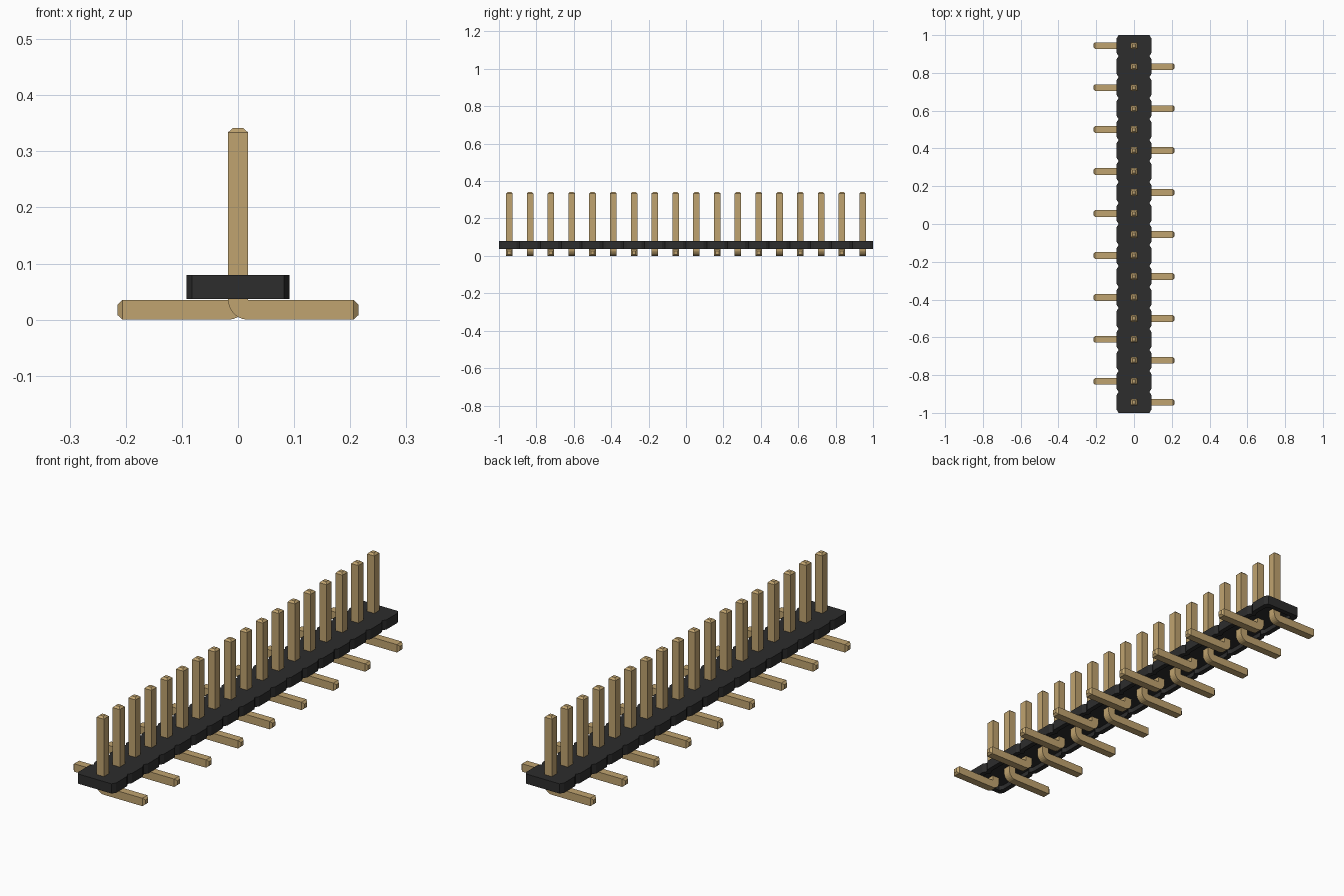
import bpy, bmesh, math
from mathutils import Vector

cube = bpy.data.objects.get("Cube")
if cube:
    bpy.data.objects.remove(cube)

COUNT = 18
PITCH = 2 / COUNT
HALF_W = 0.092            # housing half width
BOTTOM, TOP = 0.037, 0.08
H = 0.0175                # half thickness of a pin
TIP_H = 0.009             # half thickness at the chamfered ends


def material(name, rgb):
    m = bpy.data.materials.new(name)
    m.use_nodes = True
    m.diffuse_color = (*rgb, 1)
    m.node_tree.nodes["Principled BSDF"].inputs["Base Color"].default_value = (*rgb, 1)
    return m


black = material("black plastic", (0.026, 0.026, 0.026))
gold = material("pale gold", (0.53, 0.37, 0.16))


def finish(bm, name, mat):
    bmesh.ops.remove_doubles(bm, verts=bm.verts, dist=1e-5)
    bmesh.ops.recalc_face_normals(bm, faces=bm.faces)
    me = bpy.data.meshes.new(name)
    bm.to_mesh(me)
    bm.free()
    me.materials.append(mat)
    ob = bpy.data.objects.new(name, me)
    bpy.context.collection.objects.link(ob)
    return ob


def outline(inset):
    """Notched housing outline, one chamfered bay per pin."""
    w, cx, cy = HALF_W - inset, 0.010, 0.017
    side = []
    for i in range(COUNT):
        y0 = -1 + i * PITCH
        lo = y0 + (inset if i == 0 else 0)
        hi = y0 + PITCH - (inset if i == COUNT - 1 else 0)
        side += [(w - cx, lo), (w, lo + cy), (w, hi - cy), (w - cx, hi)]
    return side + [(-x, y) for x, y in reversed(side)]


# Housing: notched shell, open underneath
bm = bmesh.new()
levels = [(0.022, 0.058), (0.022, BOTTOM), (0, BOTTOM), (0, TOP)]
loops = [[bm.verts.new((x, y, z)) for x, y in outline(inset)] for inset, z in levels]
n = len(loops[0])
for a, b in zip(loops, loops[1:]):
    for i in range(n):
        j = (i + 1) % n
        if (a[i].co - a[j].co).length > 1e-5:
            bm.faces.new((a[i], a[j], b[j], b[i]))
for loop in (loops[0], loops[-1]):
    for i in range(COUNT):   # one cap per bay
        right = loop[4 * i:4 * i + 4]
        left = [loop[n - 1 - k] for k in range(4 * i, 4 * i + 4)]
        bm.faces.new(right + left[::-1])
finish(bm, "housing", black)


# Pin: square section swept from the tip, round the bend and along the foot
def ring(bm, inner, outer, half):
    return [bm.verts.new((p[0], y, p[1])) for p, y in
            ((inner, -half), (outer, -half), (outer, half), (inner, half))]


def pin_mesh():
    bm = bmesh.new()
    sections = [((TIP_H, 0.342), (-TIP_H, 0.342), TIP_H),
                ((H, 0.334), (-H, 0.334), H)]
    for k in range(7):
        a = math.radians(15 * k)
        sections.append(((H, 2 * H),
                         (H - 2 * H * math.cos(a), 2 * H - 2 * H * math.sin(a)), H))
    sections += [((0.206, 2 * H), (0.206, 0), H),
                 ((0.215, H + TIP_H), (0.215, H - TIP_H), TIP_H)]
    rings = [ring(bm, *s) for s in sections]
    for a, b in zip(rings, rings[1:]):
        for i in range(4):
            j = (i + 1) % 4
            quad = [a[i], a[j], b[j], b[i]]
            spots = {tuple(round(c, 6) for c in v.co) for v in quad}
            if len(spots) > 2:
                bm.faces.new(quad)
    bm.faces.new(rings[0])
    bm.faces.new(rings[-1])
    return bm


# Feet alternate: first to +x, next to -x
for i in range(COUNT):
    pin = finish(pin_mesh(), f"pin_{i + 1:02d}", gold)
    pin.location = Vector((0, -1 + (i + 0.5) * PITCH, 0))
    pin.rotation_euler.z = math.pi * (i % 2)
